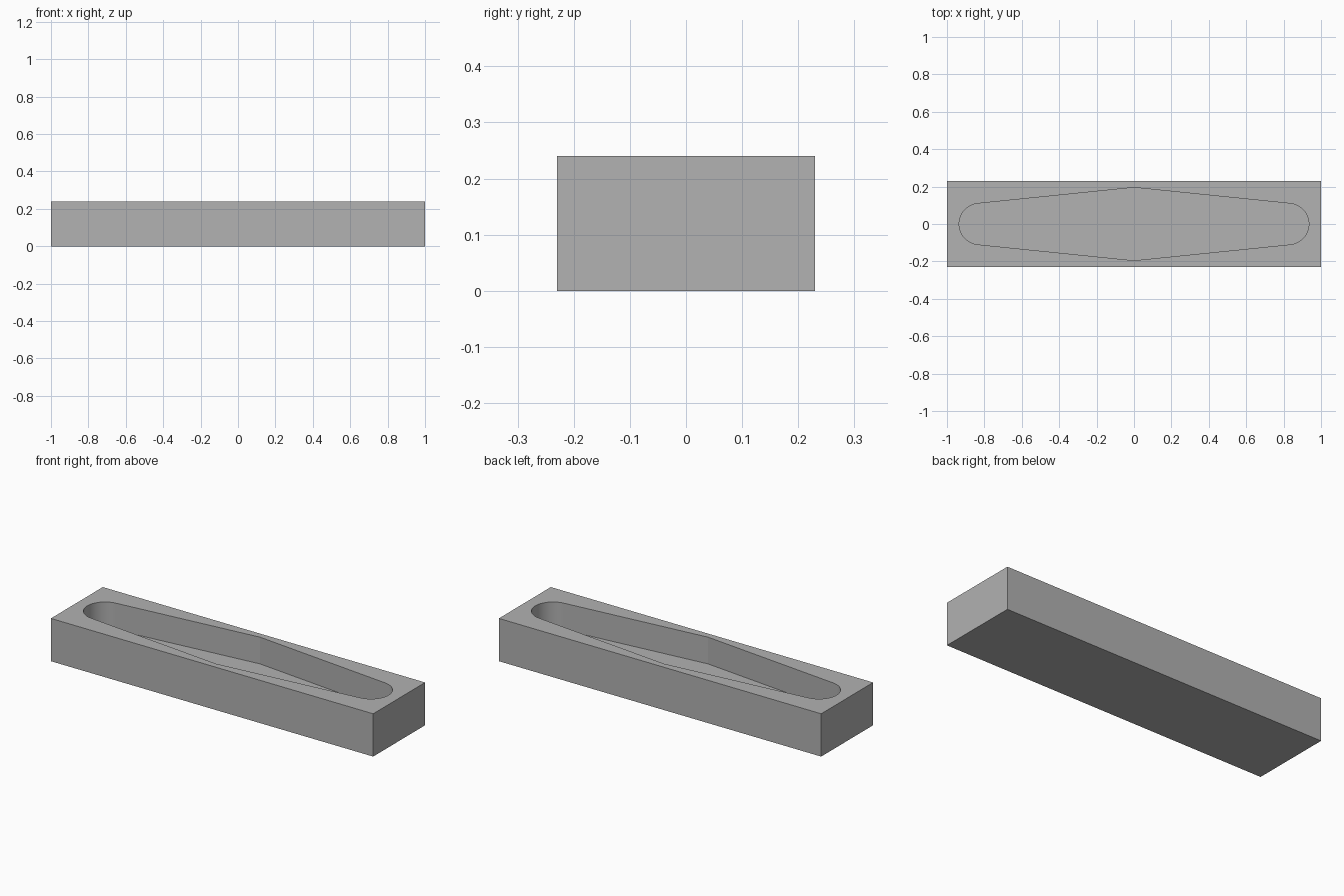
import bpy, bmesh
from math import radians, asin, atan2, hypot, sin, cos, pi

default = bpy.data.objects.get("Cube")
if default:
    bpy.data.objects.remove(default, do_unlink=True)

LENGTH, WIDTH, HEIGHT = 2.0, 0.46, 0.24
FLOOR = 0.09                                # height of the pocket floor
END_X, END_R, MID_Y = 0.825, 0.11, 0.195    # rounded ends and widest point
STEPS = 24

grey = bpy.data.materials.new("plain grey")
grey.use_nodes = True
colour = (0.445, 0.445, 0.445, 1)
grey.diffuse_color = colour
grey.node_tree.nodes["Principled BSDF"].inputs["Base Color"].default_value = colour


def make_prism(name, outline, bottom, top):
    """Extrude a flat outline between two heights."""
    bm = bmesh.new()
    base = bm.faces.new([bm.verts.new((x, y, bottom)) for x, y in outline])
    raised = bmesh.ops.extrude_face_region(bm, geom=[base])["geom"]
    bmesh.ops.translate(bm, vec=(0, 0, top - bottom),
                        verts=[v for v in raised if isinstance(v, bmesh.types.BMVert)])
    bmesh.ops.recalc_face_normals(bm, faces=bm.faces)
    mesh = bpy.data.meshes.new(name)
    bm.to_mesh(mesh)
    bm.free()
    mesh.materials.append(grey)
    obj = bpy.data.objects.new(name, mesh)
    bpy.context.collection.objects.link(obj)
    return obj


# Solid block
hx, hy = LENGTH / 2, WIDTH / 2
block = make_prism("tray_block", [(-hx, -hy), (hx, -hy), (hx, hy), (-hx, hy)], 0, HEIGHT)

# Pocket outline: round ends joined by straight tangents to the wide middle
touch = atan2(MID_Y, -END_X) - (pi / 2 - asin(END_R / hypot(END_X, MID_Y)))
touch = touch - radians(0)
right_end = [(END_X + END_R * cos(a), END_R * sin(a))
             for a in (-touch + 2 * touch * i / STEPS for i in range(STEPS + 1))]
left_end = [(-x, -y) for x, y in right_end]
outline = right_end + [(0, MID_Y)] + left_end + [(0, -MID_Y)]
cutter = make_prism("pocket_cutter", outline, FLOOR, HEIGHT + 0.1)
cutter.hide_render = True

# Cut the pocket and discard the cutter
cut = block.modifiers.new("pocket", 'BOOLEAN')
cut.operation = 'DIFFERENCE'
cut.solver = 'EXACT'
cut.object = cutter
bpy.ops.object.select_all(action='DESELECT')
block.select_set(True)
bpy.context.view_layer.objects.active = block
bpy.ops.object.modifier_apply(modifier=cut.name)
bpy.data.objects.remove(cutter, do_unlink=True)

# Smooth round ends, crisp edges elsewhere
bpy.ops.object.shade_smooth_by_angle(angle=radians(10))
